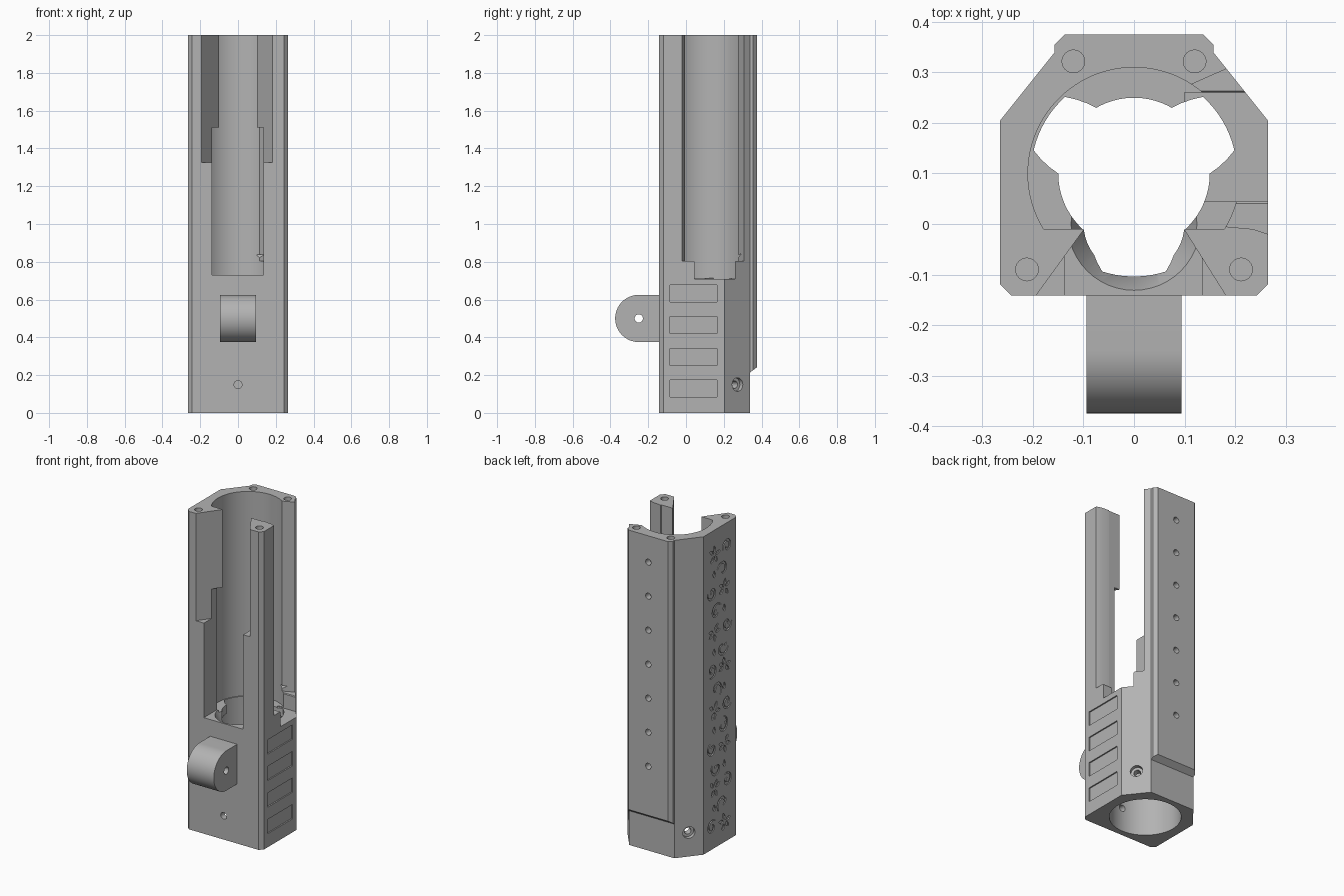
import bpy, bmesh, math, random
from mathutils import Vector, Matrix

old = bpy.data.objects.get("Cube")
if old:
    bpy.data.objects.remove(old, do_unlink=True)

grey = bpy.data.materials.new("plain_grey")
grey.use_nodes = True
grey.diffuse_color = (0.45, 0.45, 0.45, 1)
grey.node_tree.nodes["Principled BSDF"].inputs["Base Color"].default_value = (0.45, 0.45, 0.45, 1)


def extrude(bm, points, lo, hi, axis="z"):
    """Extrude a flat outline along one axis (x outlines are y,z pairs)."""
    def place(p, h):
        return (p[0], p[1], h) if axis == "z" else (h, p[0], p[1])
    base = [bm.verts.new(place(p, lo)) for p in points]
    top = [bm.verts.new(place(p, hi)) for p in points]
    bm.faces.new(base)
    bm.faces.new(top)
    for i in range(len(points)):
        j = (i + 1) % len(points)
        bm.faces.new((base[i], base[j], top[j], top[i]))


def finish(bm, name):
    bmesh.ops.recalc_face_normals(bm, faces=bm.faces[:])
    mesh = bpy.data.meshes.new(name)
    bm.to_mesh(mesh)
    bm.free()
    mesh.materials.append(grey)
    obj = bpy.data.objects.new(name, mesh)
    bpy.context.collection.objects.link(obj)
    return obj


def prism(name, points, lo, hi, axis="z"):
    bm = bmesh.new()
    extrude(bm, points, lo, hi, axis)
    return finish(bm, name)


def rod(name, start, end, r1, r2=None, sides=24):
    a, b = Vector(start), Vector(end)
    turn = (b - a).to_track_quat("Z", "Y").to_matrix().to_4x4()
    bm = bmesh.new()
    bmesh.ops.create_cone(bm, cap_ends=True, segments=sides, radius1=r1,
                          radius2=r1 if r2 is None else r2, depth=(b - a).length,
                          matrix=Matrix.Translation((a + b) / 2) @ turn)
    return finish(bm, name)


def activate(obj):
    bpy.ops.object.select_all(action="DESELECT")
    obj.select_set(True)
    bpy.context.view_layer.objects.active = obj


def cut(obj, cutter, self_overlap=False):
    mod = obj.modifiers.new("cut", "BOOLEAN")
    mod.operation = "DIFFERENCE"
    mod.solver = "EXACT"
    mod.use_self = self_overlap
    mod.object = cutter
    activate(obj)
    bpy.ops.object.modifier_apply(modifier=mod.name)
    bpy.data.objects.remove(cutter, do_unlink=True)


def rect(x0, x1, y0, y1):
    return [(x0, y0), (x1, y0), (x1, y1), (x0, y1)]


# Outer housing with rear rail
half = [(0.243, -0.142), (0.265, -0.12), (0.265, 0.205), (0.157, 0.34), (0.157, 0.355), (0.137, 0.375)]
body = prism("housing", half + [(-x, y) for x, y in reversed(half)], 0, 2)

# Rail stops short of the foot with a sloped end
cut(body, prism("foot_cut", [(0.34, -0.1), (0.34, 0.215), (0.4, 0.26), (0.5, 0.26), (0.5, -0.1)], -1, 1, "x"))

# Lower bore and upper bore with a flat front side
AXIS_Y = 0.1
cut(body, rod("lower_bore", (0, AXIS_Y, -0.1), (0, AXIS_Y, 0.66), 0.205, sides=96))
start = math.asin(-0.11 / 0.21)
sweep = math.pi - 2 * start
arc = [start + sweep * i / 72 for i in range(73)]
cut(body, prism("upper_bore", [(0.21 * math.cos(a), AXIS_Y + 0.21 * math.sin(a)) for a in arc], 0.715, 2.1))

# Keyed opening through the ledge between the bores
KEYS = [(0, 0.15), (13, 0.204), (48, 0.204), (60, 0.15), (120, 0.15), (132, 0.204), (167, 0.204),
        (180, 0.15), (234, 0.15), (252, 0.204), (288, 0.204), (306, 0.15), (360, 0.15)]
keyed = []
for (a0, r0), (a1, r1) in zip(KEYS, KEYS[1:]):
    steps = max(1, (a1 - a0) // 4)
    for i in range(steps):
        t = i / steps
        a, r = math.radians(a0 + (a1 - a0) * t), r0 + (r1 - r0) * t
        keyed.append((r * math.cos(a), AXIS_Y + r * math.sin(a)))
cut(body, prism("keyed_opening", keyed, 0.6, 0.8))

# Front opening: narrow slot below, flared above, funnel at the bottom
cut(body, prism("front_slot", rect(-0.138, 0.135, -0.3, 0.02), 0.73, 1.51))
cut(body, prism("front_flare", [(-0.1, 0), (-0.1, -0.012), (-0.2, -0.15), (0.187, -0.15), (0.1, -0.012), (0.1, 0)], 1.325, 2.1))
cut(body, rod("funnel", (0, 0, 0.66), (0, 0, 0.745), 0.1, 0.138, 48))

# Side window and its lower step
cut(body, prism("side_window", [(0.11, 0.275), (0.185, 0.308), (0.3, 0.356), (0.3, -0.025), (0.265, -0.02),
                                (0.235, -0.01), (0.18, -0.005), (0.15, 0.03)], 0.805, 2.1))
cut(body, prism("window_step", [(0.02, 0.83), (0.045, 0.8), (0.045, 0.71), (0.26, 0.71), (0.26, 0.8), (0.29, 0.84)],
                0.1, 0.3, "x"))

# Screw holes in the top, front, rear rail and rear corners
for side in (-1, 1):
    for x, y in ((0.12, 0.322), (0.212, -0.09)):
        cut(body, rod("top_hole", (side * x, y, 1.88), (side * x, y, 2.1), 0.0225))
    out = Vector((side * 0.135, 0.108, 0)).normalized()
    mid = Vector((side * 0.211, 0.2725, 0.15))
    cut(body, rod("corner_hole", mid - out * 0.12, mid + out * 0.1, 0.02))
    cut(body, rod("corner_recess", mid - out * 0.025, mid + out * 0.1, 0.036))
cut(body, rod("front_hole", (0, -0.3, 0.15), (0, 0, 0.15), 0.021))
for i in range(7):
    z = 0.55 + 0.214 * i
    cut(body, rod("rail_hole", (0, 0.335, z), (0, 0.5, z), 0.019))

# Shallow grip panels on the window side
for i in range(4):
    z = 0.13 + 0.167 * i
    cut(body, prism("grip_panel", rect(-0.085, 0.165, z - 0.045, z + 0.045), 0.257, 0.3, "x"))

# Engraved scrollwork on the opposite side
random.seed(4)


def scroll(bm, y, z, size, turn, hand, turns=1.1):
    """Tapered spiral leaf."""
    left, right = [], []
    for i in range(19):
        t = i / 18
        a = turn + hand * t * turns * math.tau
        w = 0.002 + 0.006 * math.sin(math.pi * t)
        r = size * (1 - 0.75 * t)
        for ring, d in ((left, w), (right, -w)):
            ring.append((y + (r + d) * math.cos(a), z + (r + d) * math.sin(a)))
    extrude(bm, left + right[::-1], -0.3, -0.259, "x")


def petal(bm, y, z, length, turn):
    """Pointed leaf growing from a point."""
    out = []
    for u, v in ((0.2, 0), (0.5, 0.2), (0.75, 0.16), (1, 0), (0.75, -0.16), (0.5, -0.2)):
        c, s = math.cos(turn), math.sin(turn)
        out.append((y + length * (u * c - v * s), z + length * (u * s + v * c)))
    extrude(bm, out, -0.3, -0.259, "x")


bm = bmesh.new()
for i in range(8):
    z, hand = 0.13 + 0.245 * i, 1 if i % 2 else -1
    y = 0.045 + 0.05 * hand
    for k in range(5):
        petal(bm, y, z, 0.058, k * math.tau / 5 + random.random())
    scroll(bm, 0.045 - 0.075 * hand, z + 0.01, 0.045, random.random() * 6, hand)
    if i < 7:
        scroll(bm, y - 0.02 * hand, z + 0.122, 0.055, random.random() * 6, -hand, 0.8)
        petal(bm, 0.045 - 0.05 * hand, z + 0.085, 0.06, 1.5)
        petal(bm, y + 0.005, z + 0.122, 0.03, 2.5)
cut(body, finish(bm, "scrollwork"), True)

# Front lug with a rounded nose and a cross pin hole
nose = [(-0.25 + 0.125 * math.cos(a), 0.5 + 0.125 * math.sin(a))
        for a in (math.pi / 2 + math.pi * i / 32 for i in range(33))]
lug = prism("front_lug", nose + [(-0.141, 0.375), (-0.141, 0.625)], -0.094, 0.094, "x")
cut(lug, rod("pin_hole", (-0.2, -0.25, 0.5), (0.2, -0.25, 0.5), 0.022))

for obj in (body, lug):
    activate(obj)
    bpy.ops.object.shade_smooth_by_angle(angle=math.radians(25))
